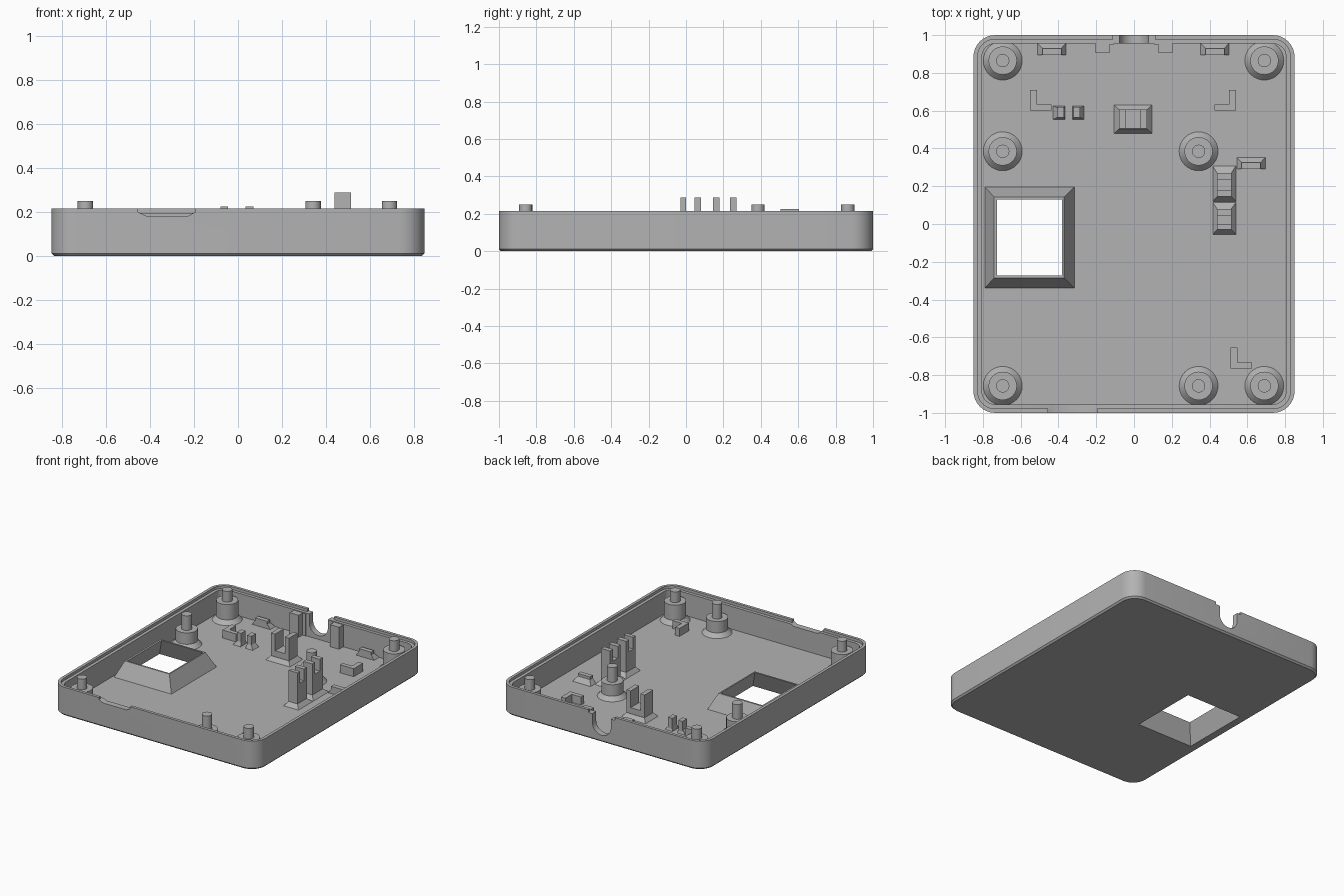
import bpy, bmesh, math

cube = bpy.data.objects.get("Cube")
if cube:
    bpy.data.objects.remove(cube, do_unlink=True)

GREY = (0.45, 0.45, 0.45, 1.0)
grey = bpy.data.materials.new("plain_grey")
grey.use_nodes = True
grey.diffuse_color = GREY
grey.node_tree.nodes["Principled BSDF"].inputs["Base Color"].default_value = GREY

FLOOR = 0.025
RIM = 0.215


def loft(name, loops, ring=False):
    """Skin matching point loops; cap the ends, or join last to first."""
    bm = bmesh.new()
    rows = [[bm.verts.new(p) for p in loop] for loop in loops]
    pairs = list(zip(rows, rows[1:])) + ([(rows[-1], rows[0])] if ring else [])
    for a, b in pairs:
        for i in range(len(a)):
            j = (i + 1) % len(a)
            bm.faces.new((a[i], a[j], b[j], b[i]))
    if not ring:
        bm.faces.new(rows[0])
        bm.faces.new(rows[-1])
    bmesh.ops.recalc_face_normals(bm, faces=bm.faces)
    mesh = bpy.data.meshes.new(name)
    bm.to_mesh(mesh)
    bm.free()
    mesh.materials.append(grey)
    ob = bpy.data.objects.new(name, mesh)
    bpy.context.collection.objects.link(ob)
    return ob


def activate(ob):
    bpy.ops.object.select_all(action="DESELECT")
    ob.select_set(True)
    bpy.context.view_layer.objects.active = ob


def smooth(ob):
    activate(ob)
    bpy.ops.object.shade_smooth_by_angle(angle=math.radians(30))


def rect(x0, x1, y0, y1, z):
    return [(x0, y0, z), (x1, y0, z), (x1, y1, z), (x0, y1, z)]


def box(name, x0, x1, y0, y1, z0, z1):
    return loft(name, [rect(x0, x1, y0, y1, z0), rect(x0, x1, y0, y1, z1)])


def rounded(inset, z, hx=0.85, hy=1.0, radius=0.115, steps=8):
    r = radius - inset
    points = []
    for k, (sx, sy) in enumerate([(1, 1), (-1, 1), (-1, -1), (1, -1)]):
        for i in range(steps + 1):
            a = math.pi / 2 * (k + i / steps)
            points.append((sx * (hx - radius) + r * math.cos(a),
                           sy * (hy - radius) + r * math.sin(a), z))
    return points


def circle(x, y, r, z, n=32):
    return [(x + r * math.cos(2 * math.pi * i / n),
             y + r * math.sin(2 * math.pi * i / n), z) for i in range(n)]


def cut(target, cutter):
    mod = target.modifiers.new("cut", "BOOLEAN")
    mod.operation = "DIFFERENCE"
    mod.solver = "EXACT"
    mod.object = cutter
    activate(target)
    bpy.ops.object.modifier_apply(modifier=mod.name)
    bpy.data.objects.remove(cutter, do_unlink=True)


def wall_cutter(name, profile, y0, y1):
    ob = loft(name, [[(x, y, z) for x, z in profile] for y in (y0, y1)])
    ob.hide_render = True
    return ob


# Tray: chamfered base, stepped rim and inner floor
tray = loft("tray", [rounded(i, z) for i, z in [
    (0.012, 0), (0, 0.012), (0, RIM), (0.022, RIM),
    (0.022, 0.195), (0.045, 0.195), (0.045, FLOOR)]])

# Front finger slot
slot = [(-0.455, 0.3), (-0.455, 0.2), (-0.42, 0.183),
        (-0.225, 0.183), (-0.195, 0.2), (-0.195, 0.3)]
cut(tray, wall_cutter("slot_cutter", slot, -1.1, -0.9))

# Rounded cable notch in the back wall
notch = [(-0.11, 0.3), (-0.11, 0.195)]
for i in range(17):
    a = math.pi + math.pi * i / 16
    notch.append((0.077 * math.cos(a), 0.13 + 0.077 * math.sin(a)))
notch[2:2] = [(-0.077, 0.195)]
notch += [(0.077, 0.195), (0.11, 0.195), (0.11, 0.3)]
cut(tray, wall_cutter("notch_cutter", notch, 0.9, 1.1))

# Display window: opening in the floor and a tapered shell around it
cut(tray, box("window_cutter", -0.783, -0.322, -0.333, 0.188, -0.1, 0.1))
smooth(tray)
loft("window_frame", [
    rect(-0.783, -0.322, -0.333, 0.188, 0),
    rect(-0.725, -0.38, -0.273, 0.13, 0.14),
    rect(-0.74, -0.37, -0.285, 0.143, 0.14),
    rect(-0.79, -0.315, -0.34, 0.196, FLOOR)], ring=True)

# Mounting posts: flared foot, shoulder and locating pin
posts = [(-0.695, 0.865, 0.17), (0.69, 0.865, 0.17), (-0.695, 0.385, 0.14),
         (0.342, 0.385, 0.14), (-0.695, -0.857, 0.17),
         (0.342, -0.857, 0.14), (0.69, -0.857, 0.17)]
for x, y, top in posts:
    smooth(loft("mounting_post", [circle(x, y, r, z) for r, z in [
        (0.103, FLOOR - 0.01), (0.103, FLOOR), (0.075, 0.055),
        (0.075, top), (0.035, top), (0.035, 0.25)]]))


def foot(name, outer, inner, height):
    """Sloped base of a clip; outer and inner are x0, x1, y0, y1."""
    loft(name, [rect(*outer, FLOOR - 0.005), rect(*outer, FLOOR),
                rect(*inner, height)])


# Wide clip with two arms side by side
foot("wide_clip_foot", (-0.105, 0.095, 0.48, 0.63), (-0.08, 0.07, 0.503, 0.607), 0.055)
box("wide_clip_web", -0.045, 0.035, 0.505, 0.605, FLOOR, 0.1)
for x0, x1 in [(-0.08, -0.045), (0.035, 0.07)]:
    box("wide_clip_arm", x0, x1, 0.505, 0.605, FLOOR, 0.225)

# Two tall forked clips
for y0, y1, a, b, c, d in [(-0.055, 0.115, -0.03, 0.0, 0.045, 0.08),
                           (0.12, 0.308, 0.145, 0.18, 0.235, 0.27)]:
    foot("tall_clip_foot", (0.417, 0.54, y0, y1), (0.44, 0.515, a, d), 0.055)
    box("tall_clip_web", 0.44, 0.515, b, c, FLOOR, 0.2)
    for p, q in [(a, b), (c, d)]:
        box("tall_clip_prong", 0.44, 0.515, p, q, FLOOR, 0.288)

# Pair of small posts with sloped feet
for x0, x1, a, b in [(-0.43, -0.365, -0.405, -0.37), (-0.325, -0.265, -0.32, -0.285)]:
    foot("small_clip_foot", (x0, x1, 0.553, 0.625), (a, b, 0.565, 0.615), 0.055)
    box("small_clip_post", a, b, 0.565, 0.62, FLOOR, 0.12)

# Low wedge stops, flat on the front side
for x, y in [(-0.435, 0.895), (0.428, 0.895), (0.62, 0.29)]:
    loft("wedge_stop", [rect(x - 0.075, x + 0.075, y, y + 0.062, FLOOR),
                        rect(x - 0.05, x + 0.05, y, y + 0.035, 0.06),
                        rect(x - 0.05, x + 0.05, y, y + 0.035, 0.08)])

# L-shaped corner stops
for x, y, s in [(-0.55, 0.6, 1), (0.54, 0.6, -1), (0.512, -0.765, 1)]:
    corner = [(0, 0), (0.113, 0), (0.113, 0.033), (0.036, 0.033), (0.036, 0.11), (0, 0.11)]
    loft("corner_stop", [[(x + s * u, y + v, z) for u, v in corner]
                         for z in (FLOOR - 0.005, 0.085)])

# Stepped blocks beside the cable notch
for s in (-1, 1):
    block = [(0.105, 0.98), (0.205, 0.98), (0.205, 0.905), (0.13, 0.905),
             (0.13, 0.95), (0.105, 0.95)]
    loft("notch_block", [[(s * u, v, z) for u, v in block]
                         for z in (FLOOR - 0.005, 0.19)])
bpy.ops.object.select_all(action="DESELECT")
